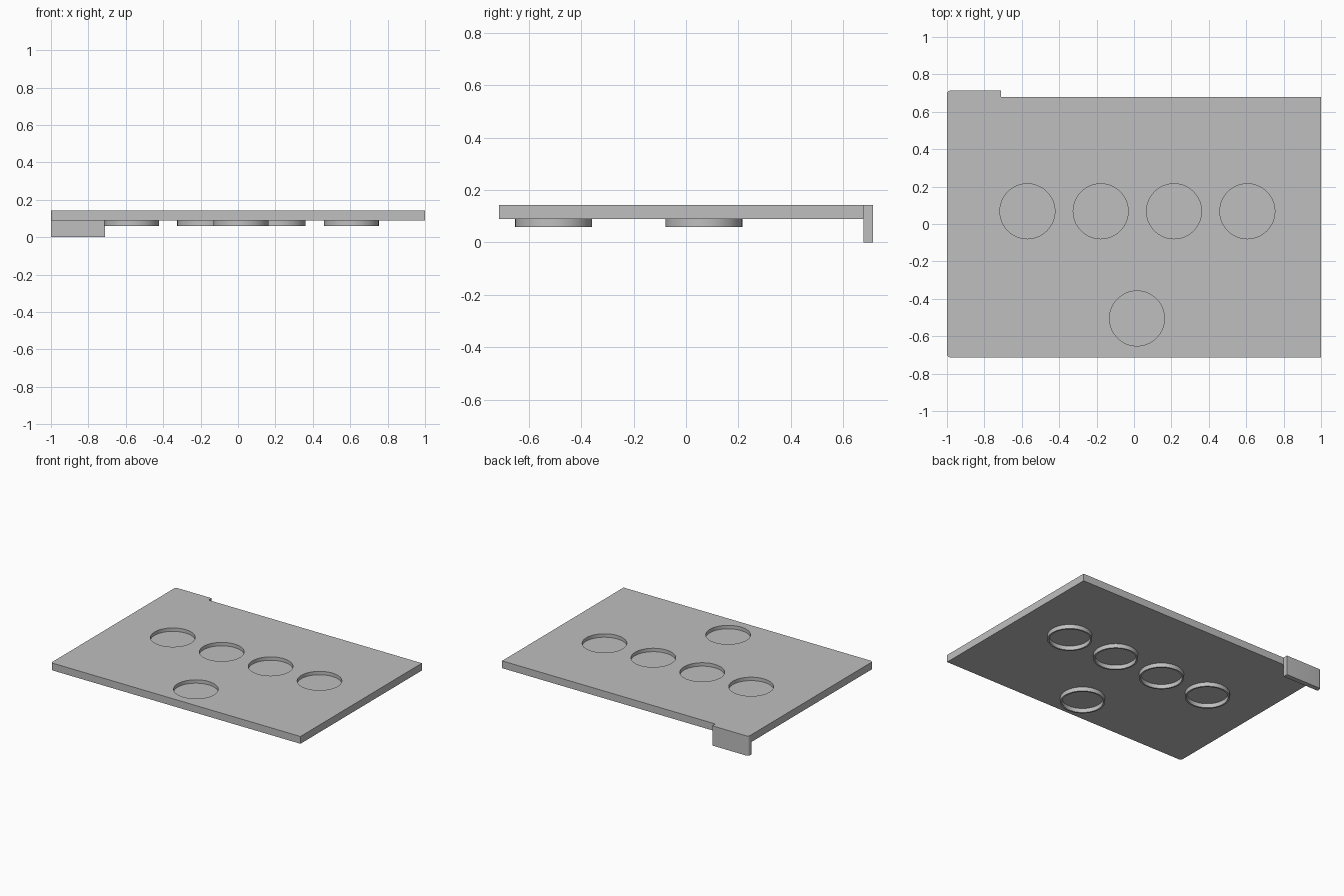
import bpy
import bmesh
import math
from mathutils import Vector

if "Cube" in bpy.data.objects:
    bpy.data.objects.remove(bpy.data.objects["Cube"], do_unlink=True)

grey = bpy.data.materials.new("mid grey")
grey.use_nodes = True
grey.diffuse_color = (0.52, 0.52, 0.52, 1)
grey.node_tree.nodes["Principled BSDF"].inputs["Base Color"].default_value = grey.diffuse_color

TOP, UNDERSIDE, RING_BOTTOM, FLOOR = 0.143, 0.09, 0.06, 0.118
R_OUT, R_IN, SEGMENTS = 0.147, 0.135, 64
CENTRES = [(-0.57 + 0.392 * i, 0.068) for i in range(4)] + [(0.016, -0.505)]


def finish(name, bm):
    bmesh.ops.recalc_face_normals(bm, faces=bm.faces)
    mesh = bpy.data.meshes.new(name)
    bm.to_mesh(mesh)
    bm.free()
    mesh.materials.append(grey)
    obj = bpy.data.objects.new(name, mesh)
    bpy.context.collection.objects.link(obj)
    return obj


def box(name, low, high, rounded):
    """Box whose vertical edges at the given corners are rounded."""
    low, high = Vector(low), Vector(high)
    bm = bmesh.new()
    bmesh.ops.create_cube(bm, size=1)
    for v in bm.verts:
        v.co = Vector([a if c < 0 else b for a, b, c in zip(low, high, v.co)])
    edges = [e for e in bm.edges
             if all((v.co.xy - Vector(rounded)).length < 0.001 for v in e.verts)]
    bmesh.ops.bevel(bm, geom=edges, offset=0.018, segments=5, profile=0.5, affect='EDGES')
    return finish(name, bm)


def lathe(name, profile, centre):
    """Spin a closed (radius, z) profile around a vertical axis."""
    bm = bmesh.new()
    verts = [bm.verts.new((r, 0, z)) for r, z in profile]
    edges = [bm.edges.new((verts[i - 1], verts[i])) for i in range(len(verts))]
    bmesh.ops.spin(bm, geom=verts + edges, cent=(0, 0, 0), axis=(0, 0, 1),
                   angle=math.tau, steps=SEGMENTS)
    bmesh.ops.remove_doubles(bm, verts=bm.verts, dist=0.0001)
    bmesh.ops.translate(bm, verts=bm.verts, vec=(*centre, 0))
    return finish(name, bm)


def cylinder(name, radius, z0, z1, centre):
    bm = bmesh.new()
    bmesh.ops.create_cone(bm, cap_ends=True, segments=SEGMENTS, radius1=radius,
                          radius2=radius, depth=z1 - z0)
    bmesh.ops.translate(bm, verts=bm.verts, vec=(*centre, (z0 + z1) / 2))
    return finish(name, bm)


def boolean(target, other, operation):
    """Apply a boolean and discard the helper."""
    mod = target.modifiers.new(operation.lower(), 'BOOLEAN')
    mod.operation, mod.object, mod.solver = operation, other, 'EXACT'
    bpy.context.view_layer.objects.active = target
    bpy.ops.object.modifier_apply(modifier=mod.name)
    bpy.data.objects.remove(other, do_unlink=True)


# Flat plate with the hanging tab at one back corner
plate = box("plate", (-1, -0.713, UNDERSIDE), (1, 0.678, TOP), (-1, -0.713))
tab = box("tab", (-1, 0.678, 0), (-0.71, 0.713, TOP), (-1, 0.713))
boolean(plate, tab, 'UNION')
bm = bmesh.new()
bm.from_mesh(plate.data)
bmesh.ops.dissolve_limit(bm, angle_limit=0.01, verts=bm.verts, edges=bm.edges)
bm.to_mesh(plate.data)
bm.free()

# Round recesses in the top, each with a hollow ring below
for number, centre in enumerate(CENTRES, 1):
    boolean(plate, cylinder("recess_cutter", R_OUT, FLOOR, TOP + 0.1, centre), 'DIFFERENCE')
    ring = lathe(f"ring_{number}", [(R_IN, RING_BOTTOM), (R_OUT, RING_BOTTOM),
                                    (R_OUT, UNDERSIDE), (R_IN, UNDERSIDE)], centre)
    for obj in bpy.context.selected_objects:
        obj.select_set(False)
    ring.select_set(True)
    bpy.context.view_layer.objects.active = ring
    bpy.ops.object.shade_smooth_by_angle(angle=math.radians(30))

# Smooth the curved walls of the plate
ring.select_set(False)
plate.select_set(True)
bpy.context.view_layer.objects.active = plate
bpy.ops.object.shade_smooth_by_angle(angle=math.radians(30))
